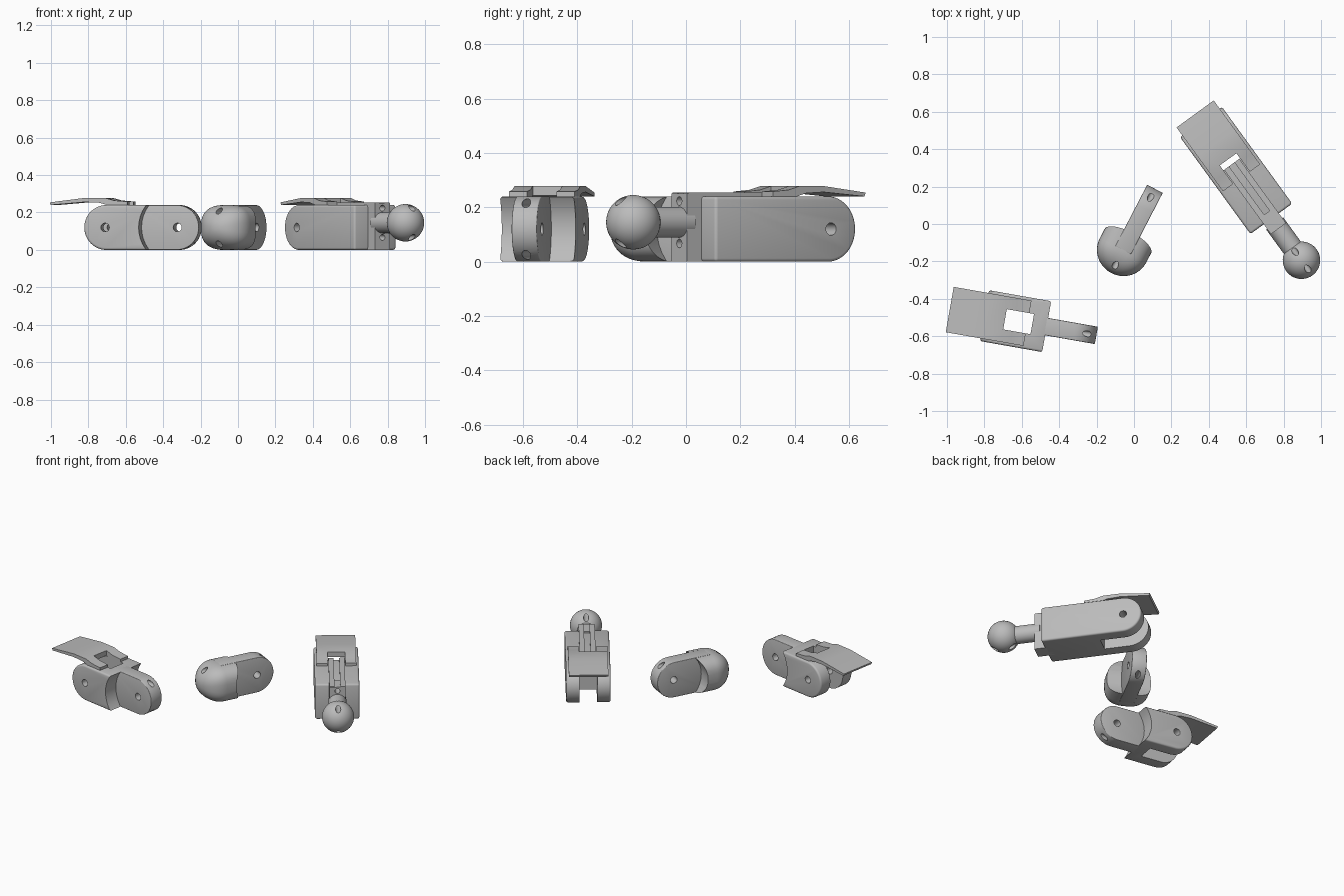
import bpy, bmesh, math
from mathutils import Matrix, Vector

if "Cube" in bpy.data.objects:
    bpy.data.objects.remove(bpy.data.objects["Cube"], do_unlink=True)

grey = bpy.data.materials.new("plain grey")
grey.use_nodes = True
colour = (0.5, 0.5, 0.5, 1)
grey.diffuse_color = colour
grey.node_tree.nodes["Principled BSDF"].inputs["Base Color"].default_value = colour

R = 0.12        # half height of every segment
HALF = 0.138    # half width of a fork
TONGUE = 0.047  # half width of a tongue
SLOT = 0.055    # half width of a fork slot


def finish(bm, name):
    bmesh.ops.recalc_face_normals(bm, faces=bm.faces)
    me = bpy.data.meshes.new(name)
    bm.to_mesh(me)
    bm.free()
    me.materials.append(grey)
    ob = bpy.data.objects.new(name, me)
    bpy.context.collection.objects.link(ob)
    return ob


def activate(ob):
    bpy.ops.object.select_all(action='DESELECT')
    ob.select_set(True)
    bpy.context.view_layer.objects.active = ob


def prism(name, pts, y0, y1, bevel=0.0):
    """Side profile (x, z) extruded across y."""
    bm = bmesh.new()
    face = bm.faces.new([bm.verts.new((x, y0, z)) for x, z in pts])
    ext = bmesh.ops.extrude_face_region(bm, geom=[face])
    bmesh.ops.translate(bm, vec=(0, y1 - y0, 0),
                        verts=[v for v in ext["geom"] if isinstance(v, bmesh.types.BMVert)])
    ob = finish(bm, name)
    if bevel:
        mod = ob.modifiers.new("bevel", 'BEVEL')
        mod.width, mod.segments, mod.angle_limit = bevel, 3, math.radians(40)
        activate(ob)
        bpy.ops.object.modifier_apply(modifier="bevel")
    return ob


def box(x0, x1, half, z0=-0.1, z1=0.5, name="box"):
    return prism(name, [(x0, z0), (x1, z0), (x1, z1), (x0, z1)], -half, half)


def rod(name, centre, axis, radius, length):
    bm = bmesh.new()
    turn = Vector((0, 0, 1)).rotation_difference(Vector(axis)).to_matrix().to_4x4()
    bmesh.ops.create_cone(bm, cap_ends=True, segments=40, radius1=radius, radius2=radius,
                          depth=length, matrix=Matrix.Translation(centre) @ turn)
    return finish(bm, name)


def cut(ob, *cutters):
    for c in cutters:
        mod = ob.modifiers.new("cut", 'BOOLEAN')
        mod.operation, mod.solver, mod.object = 'DIFFERENCE', 'EXACT', c
        activate(ob)
        bpy.ops.object.modifier_apply(modifier="cut")
        bpy.data.objects.remove(c, do_unlink=True)
    return ob


def round_end(x_tip, x_far):
    """Profile with a half-round end at x_tip and a square end at x_far."""
    s = 1 if x_far > x_tip else -1
    arc = [math.pi * (0.5 + i / 24) for i in range(25)]
    pts = [(x_tip + s * R * (1 + math.cos(a)), R + R * math.sin(a)) for a in arc]
    return pts + [(x_far, 0), (x_far, 2 * R)]


def pin(x):
    return rod("pin", (x, 0, R), (0, 1, 0), 0.023, 1)


def channels(z=R, gap=0.095):
    return [rod("channel", (0.5, 0, z + s * gap), (1, 0, 0), 0.016, 1.6) for s in (-1, 1)]


def fork(name, length, slot_end):
    body = prism(name, round_end(0, length), -HALF, HALF, 0.012)
    return cut(body, box(-0.1, slot_end, SLOT), pin(0.115))


def cover_plate(name, x):
    """Bent plate on a fork, notched between its two tabs."""
    top = [(-0.30, 0.254), (-0.11, 0.278), (0, 0.278), (0.05, 0.264), (0.122, 0.258)]
    base = [(0.122, 0.232), (0.03, 0.235), (-0.03, 0.252), (-0.11, 0.256), (-0.295, 0.240)]
    plate = prism(name, [(x + a, z) for a, z in top + base], -0.123, 0.123)
    return cut(plate, box(x, x + 0.3, SLOT))


def place(parts, origin, degrees):
    m = Matrix.Translation((*origin, 0)) @ Matrix.Rotation(math.radians(degrees), 4, 'Z')
    for ob in parts:
        ob.data.transform(m)
        activate(ob)
        bpy.ops.object.shade_smooth_by_angle(angle=math.radians(35))


# Long base segment: fork, raised rails, end block and ball joint
base_fork = fork("base_fork", 0.64, 0.28)
end_block = cut(box(0.6, 0.705, 0.05, 0, 0.25, "base_end_block"), *channels(0.145, 0.078))
rails = []
for side, label in ((1, "left"), (-1, "right")):
    y = side * 0.034
    rails.append(prism("base_rail_" + label,
                       [(0.28, 0.2), (0.7, 0.2), (0.7, 0.254), (0.28, 0.254)],
                       y - 0.016, y + 0.016))
neck = rod("base_neck", (0.77, 0, 0.145), (1, 0, 0), 0.056, 0.2)
bm = bmesh.new()
bmesh.ops.create_uvsphere(bm, u_segments=48, v_segments=24, radius=0.1,
                          matrix=Matrix.Translation((0.914, 0, 0.145)))
ball = cut(finish(bm, "base_ball"), *channels(0.145, 0.078))
place([base_fork, end_block, neck, ball, cover_plate("base_cover", 0.247)] + rails,
      (0.358, 0.5455), -54)

# Middle segment: fork with a hollowed shoulder, and a tongue
middle_fork = cut(fork("middle_fork", 0.345, 0.26),
                  rod("hollow", (0.49, 0, R), (0, 1, 0), 0.193, 1))
middle_tongue = prism("middle_tongue", round_end(0.608, 0.265), -TONGUE, TONGUE, 0.004)
cut(middle_tongue, pin(0.492), *channels())
place([middle_fork, middle_tongue, cover_plate("middle_cover", 0.112)], (-0.80, -0.49), -10)

# Tip segment: tongue and a domed end made of shrinking rounded sections
tip_tongue = prism("tip_tongue", round_end(0, 0.37), -TONGUE, TONGUE, 0.004)
cut(tip_tongue, pin(0.115), *channels())
bm = bmesh.new()
rings = []
sections = [(0.2, 1.0)] + [(0.372 + 0.135 * math.sin(a), math.cos(a))
                           for a in [math.radians(7 * i) for i in range(13)]]
for x, s in sections:
    ring = []
    for i in range(48):
        c, d = math.cos(math.tau * i / 48), math.sin(math.tau * i / 48)
        n = 2 + 0.8 * s
        y = math.copysign(abs(c) ** (2 / n), c) * 0.14 * s
        z = math.copysign(abs(d) ** (2 / n), d) * R * s
        ring.append(bm.verts.new((x, y, R + z)))
    rings.append(ring)
for a, b in zip(rings, rings[1:]):
    for i in range(48):
        j = (i + 1) % 48
        bm.faces.new((a[i], a[j], b[j], b[i]))
bm.faces.new(rings[0])
bm.faces.new(rings[-1])
tip_dome = cut(finish(bm, "tip_dome"),
               rod("hollow", (0.115, 0, R), (0, 1, 0), 0.193, 1), *channels(R, 0.088))
place([tip_tongue, tip_dome], (0.112, 0.188), 242.6)
